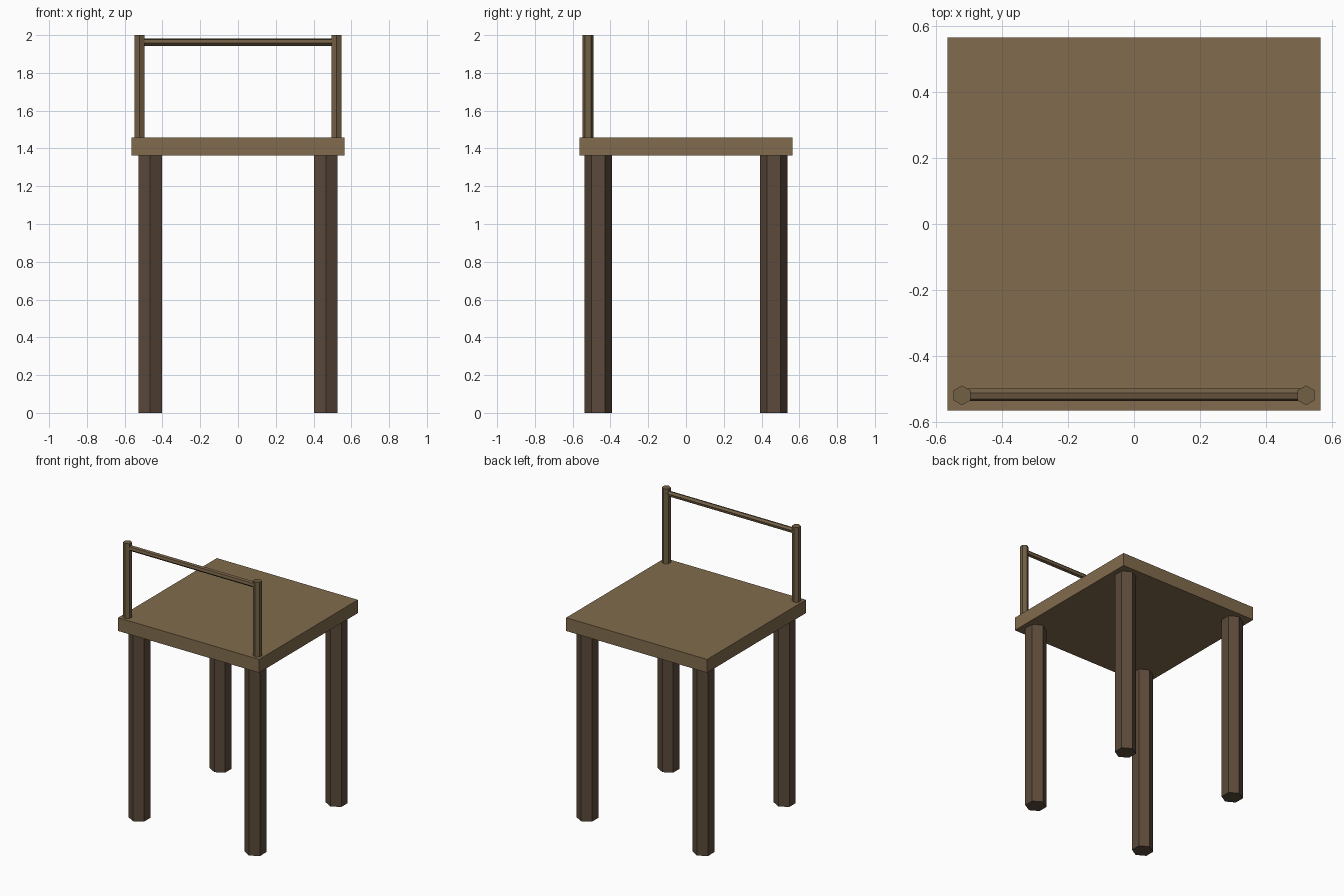
import bpy, math
from mathutils import Matrix

if "Cube" in bpy.data.objects:
    bpy.data.objects.remove(bpy.data.objects["Cube"])


def material(name, rgb):
    m = bpy.data.materials.new(name)
    m.diffuse_color = (*rgb, 1)
    m.use_nodes = True
    m.node_tree.nodes["Principled BSDF"].inputs["Base Color"].default_value = m.diffuse_color
    return m


seat_wood = material("seat_wood", (0.22, 0.15, 0.075))
leg_wood = material("leg_wood", (0.105, 0.068, 0.043))
back_wood = material("back_wood", (0.17, 0.115, 0.06))


def finish(name, mat):
    ob = bpy.context.object
    ob.name = name
    ob.data.materials.append(mat)
    return ob


def hex_post(name, x, y, z0, z1, r, mat):
    bpy.ops.mesh.primitive_cylinder_add(vertices=6, radius=r, depth=z1 - z0,
                                        location=(x, y, (z0 + z1) / 2))
    return finish(name, mat)


# Seat slab
bpy.ops.mesh.primitive_cube_add(size=1, location=(0, 0, 1.41))
seat = finish("seat", seat_wood)
seat.data.transform(Matrix.Diagonal((1.13, 1.13, 0.096, 1)))

for side, sx in (("left", -1), ("right", 1)):
    # Legs
    for end, sy in (("front", -1), ("back", 1)):
        hex_post(f"{end}_{side}_leg", sx * 0.465, sy * 0.465, 0, 1.365, 0.072, leg_wood)
    # Backrest uprights
    hex_post(f"{side}_back_post", sx * 0.521, -0.519, 1.455, 2.0, 0.03, back_wood)

# Backrest rail: hexagonal bar along x, rolled a little
bpy.ops.mesh.primitive_cylinder_add(vertices=6, radius=0.0194, depth=1.03,
                                    location=(0, -0.517, 1.962))
rail = finish("back_rail", back_wood)
rail.data.transform(Matrix.Rotation(math.radians(90), 4, "Y")
                    @ Matrix.Rotation(math.radians(15), 4, "Z"))
